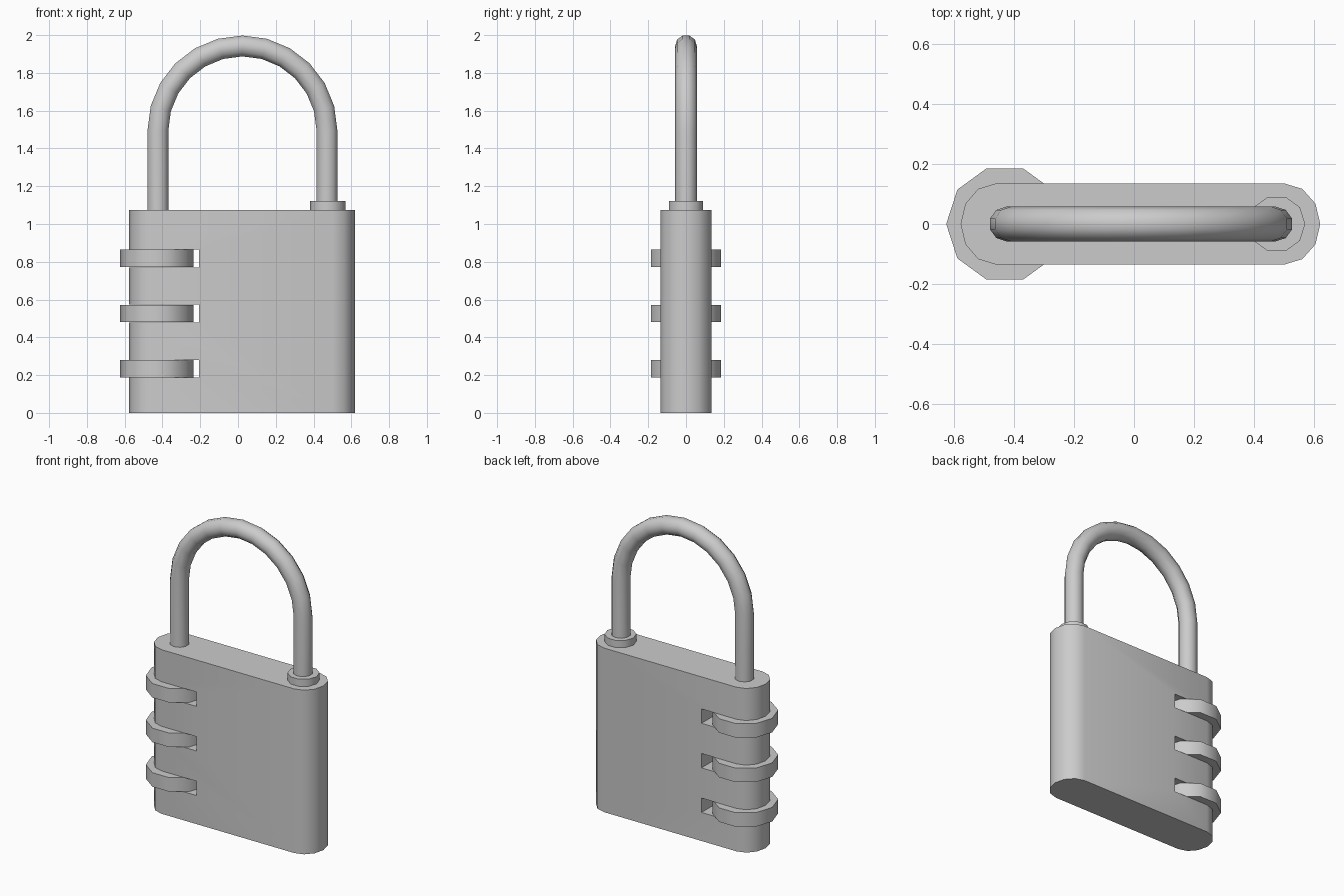
import bpy, bmesh
from math import pi, sin, cos, radians

if "Cube" in bpy.data.objects:
    bpy.data.objects.remove(bpy.data.objects["Cube"])


def make_object(name, bm, angle=40):
    bmesh.ops.recalc_face_normals(bm, faces=bm.faces)
    me = bpy.data.meshes.new(name)
    bm.to_mesh(me)
    bm.free()
    ob = bpy.data.objects.new(name, me)
    bpy.context.collection.objects.link(ob)
    bpy.ops.object.select_all(action='DESELECT')
    ob.select_set(True)
    bpy.context.view_layer.objects.active = ob
    bpy.ops.object.shade_smooth_by_angle(angle=radians(angle))
    return ob


def prism(bm, outline, z0, z1):
    face = bm.faces.new([bm.verts.new((x, y, z0)) for x, y in outline])
    ext = bmesh.ops.extrude_face_region(bm, geom=[face])
    for v in ext['geom']:
        if isinstance(v, bmesh.types.BMVert):
            v.co.z = z1


def ring(cx, r, n=10):
    return [(cx + r * cos(2 * pi * i / n), r * sin(2 * pi * i / n)) for i in range(n)]


SLOTS = [(0.187, 0.281), (0.479, 0.573), (0.771, 0.865)]

# Body: rounded-end slab
outline = [(0.50 + 0.12 * cos(a), 0.135 * sin(a)) for a in (-pi / 2 + i * pi / 6 for i in range(7))]
outline += [(-0.46 + 0.117 * cos(a), 0.135 * sin(a)) for a in (pi / 2 + i * pi / 6 for i in range(7))]
bm = bmesh.new()
prism(bm, outline, 0, 1.075)
body = make_object("body", bm)

# Slots cut through the left side for the dials
bm = bmesh.new()
for z0, z1 in SLOTS:
    prism(bm, [(-0.8, -0.4), (-0.207, -0.4), (-0.207, 0.4), (-0.8, 0.4)], z0, z1)
cutter = make_object("slot_cutter", bm)
cutter.hide_render = True
mod = body.modifiers.new("slots", 'BOOLEAN')
mod.operation = 'DIFFERENCE'
mod.solver = 'EXACT'
mod.object = cutter
# Keep the slot cut ahead of any shading modifier
bpy.context.view_layer.objects.active = body
bpy.ops.object.modifier_apply(modifier=mod.name)
bpy.data.objects.remove(cutter)
bpy.ops.object.select_all(action='DESELECT')
body.select_set(True)
bpy.ops.object.shade_smooth_by_angle(angle=radians(40))

# Ten-sided number dials
for i, (z0, z1) in enumerate(SLOTS):
    bm = bmesh.new()
    prism(bm, ring(-0.43, 0.195), z0 + 0.001, z1 - 0.001)
    make_object(f"dial_{i + 1}", bm)

# Collar around the right leg of the shackle
bm = bmesh.new()
prism(bm, ring(0.475, 0.095), 1.07, 1.122)
make_object("shackle_collar", bm)

# Shackle: ten-sided section swept along a U path
CX, CZ, R, r = 0.0235, 1.495, 0.4475, 0.058
path = [(1.06, 0)] + [(CZ, i * pi / 12) for i in range(13)] + [(1.06, pi)]
bm = bmesh.new()
rings = []
for z, a in path:
    loop = []
    for k in range(10):
        t = radians(18 + 36 * k)
        d = R + r * cos(t)
        loop.append(bm.verts.new((CX + d * cos(a), r * sin(t), z + d * sin(a))))
    rings.append(loop)
for p, q in zip(rings, rings[1:]):
    for k in range(10):
        bm.faces.new((p[k], p[k - 1], q[k - 1], q[k]))
bm.faces.new(rings[0])
bm.faces.new(rings[-1])
make_object("shackle", bm)
